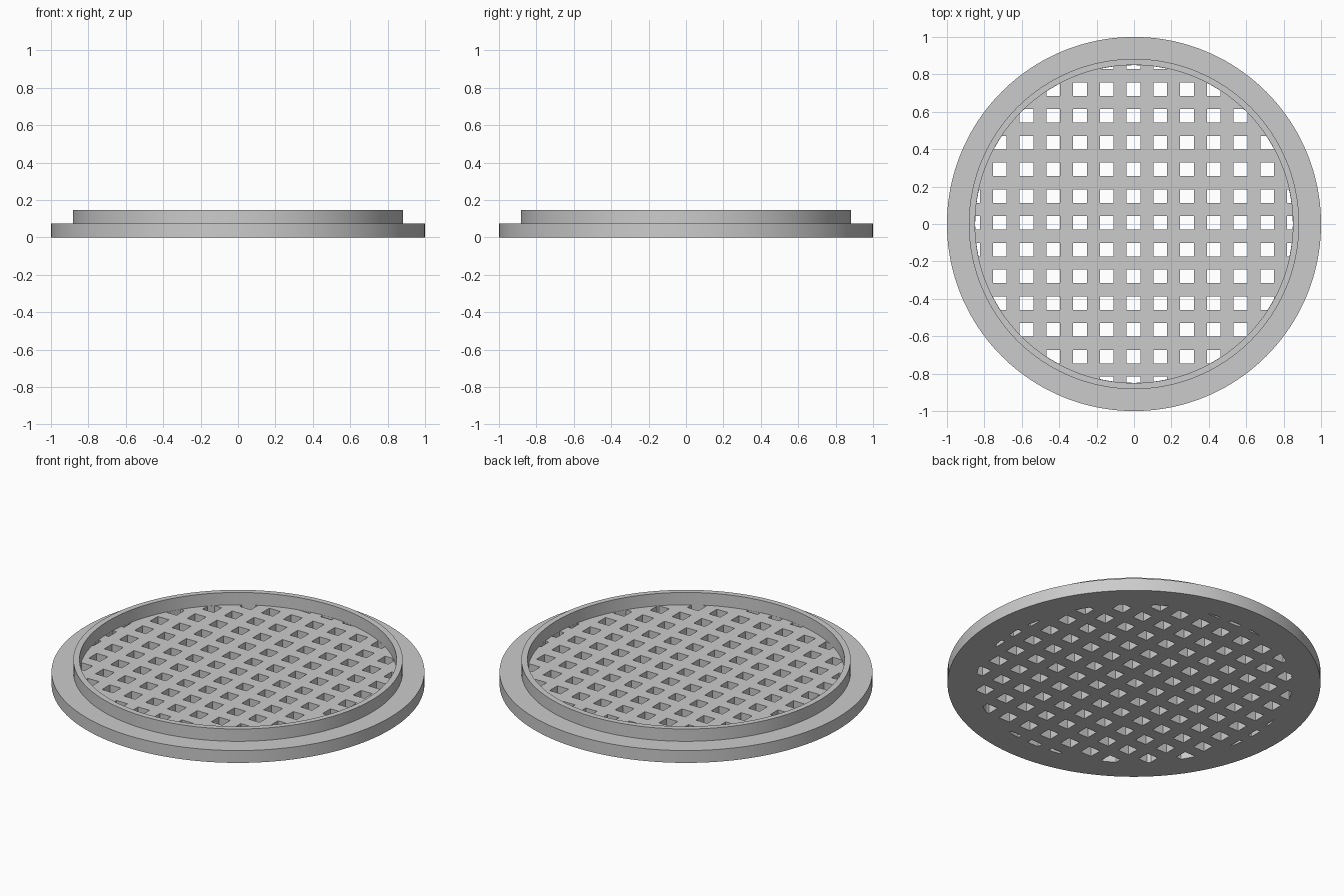
import bpy, bmesh, math
from mathutils import Matrix

SEGMENTS = 160
BORE = 0.85       # inside radius of the raised rim
STEP = 0.073      # flange thickness and floor height
PITCH = 0.143     # hole spacing
HOLE = 0.073      # hole width

if "Cube" in bpy.data.objects:
    bpy.data.objects.remove(bpy.data.objects["Cube"], do_unlink=True)


def make_object(name, bm):
    bmesh.ops.recalc_face_normals(bm, faces=bm.faces)
    mesh = bpy.data.meshes.new(name)
    bm.to_mesh(mesh)
    bm.free()
    obj = bpy.data.objects.new(name, mesh)
    bpy.context.collection.objects.link(obj)
    return obj


def lathe(name, profile):
    """Closed solid turned from (radius, height) points, capped at both ends."""
    bm = bmesh.new()
    turns = [i * math.tau / SEGMENTS for i in range(SEGMENTS)]
    rings = [[bm.verts.new((r * math.cos(a), r * math.sin(a), z)) for a in turns]
             for r, z in profile]
    for low, high in zip(rings, rings[1:]):
        for i in range(SEGMENTS):
            j = (i + 1) % SEGMENTS
            bm.faces.new((low[i], low[j], high[j], high[i]))
    bm.faces.new(rings[0])
    bm.faces.new(rings[-1])
    return make_object(name, bm)


def boolean(obj, cutter, operation):
    mod = obj.modifiers.new(operation.title(), 'BOOLEAN')
    mod.operation = operation
    mod.solver = 'EXACT'
    mod.object = cutter
    bpy.context.view_layer.objects.active = obj
    bpy.ops.object.modifier_apply(modifier=mod.name)
    bpy.data.objects.remove(cutter, do_unlink=True)


# Flange, raised rim and recessed floor in one turned solid
grate = lathe("drain_grate", [(1, 0), (1, STEP), (0.883, STEP), (0.883, 2 * STEP),
                              (BORE, 2 * STEP), (BORE, STEP)])

# Square hole grid, trimmed to the bore
bm = bmesh.new()
for i in range(-6, 7):
    for j in range(-6, 7):
        x, y = i * PITCH - 0.003, j * PITCH + 0.006
        nearest = math.hypot(max(abs(x) - HOLE / 2, 0), max(abs(y) - HOLE / 2, 0))
        if nearest < BORE - 0.003:
            bmesh.ops.create_cube(bm, size=1, matrix=Matrix.Translation((x, y, STEP / 2))
                                  @ Matrix.Diagonal((HOLE, HOLE, 0.2, 1)))
holes = make_object("hole_cutter", bm)
trim = lathe("trim_cutter", [(BORE - 0.001, -0.05), (BORE - 0.001, 0.12)])
for cutter in (holes, trim):
    cutter.hide_render = True
boolean(holes, trim, 'INTERSECT')
boolean(grate, holes, 'DIFFERENCE')

# Single grey finish
grey = bpy.data.materials.new("plain_grey")
grey.use_nodes = True
colour = (0.6, 0.6, 0.6, 1)
grey.diffuse_color = colour
grey.node_tree.nodes["Principled BSDF"].inputs["Base Color"].default_value = colour
grate.data.materials.clear()
grate.data.materials.append(grey)

# Smooth round walls, crisp edges
bpy.ops.object.select_all(action='DESELECT')
grate.select_set(True)
bpy.context.view_layer.objects.active = grate
bpy.ops.object.shade_smooth_by_angle(angle=math.radians(30))
